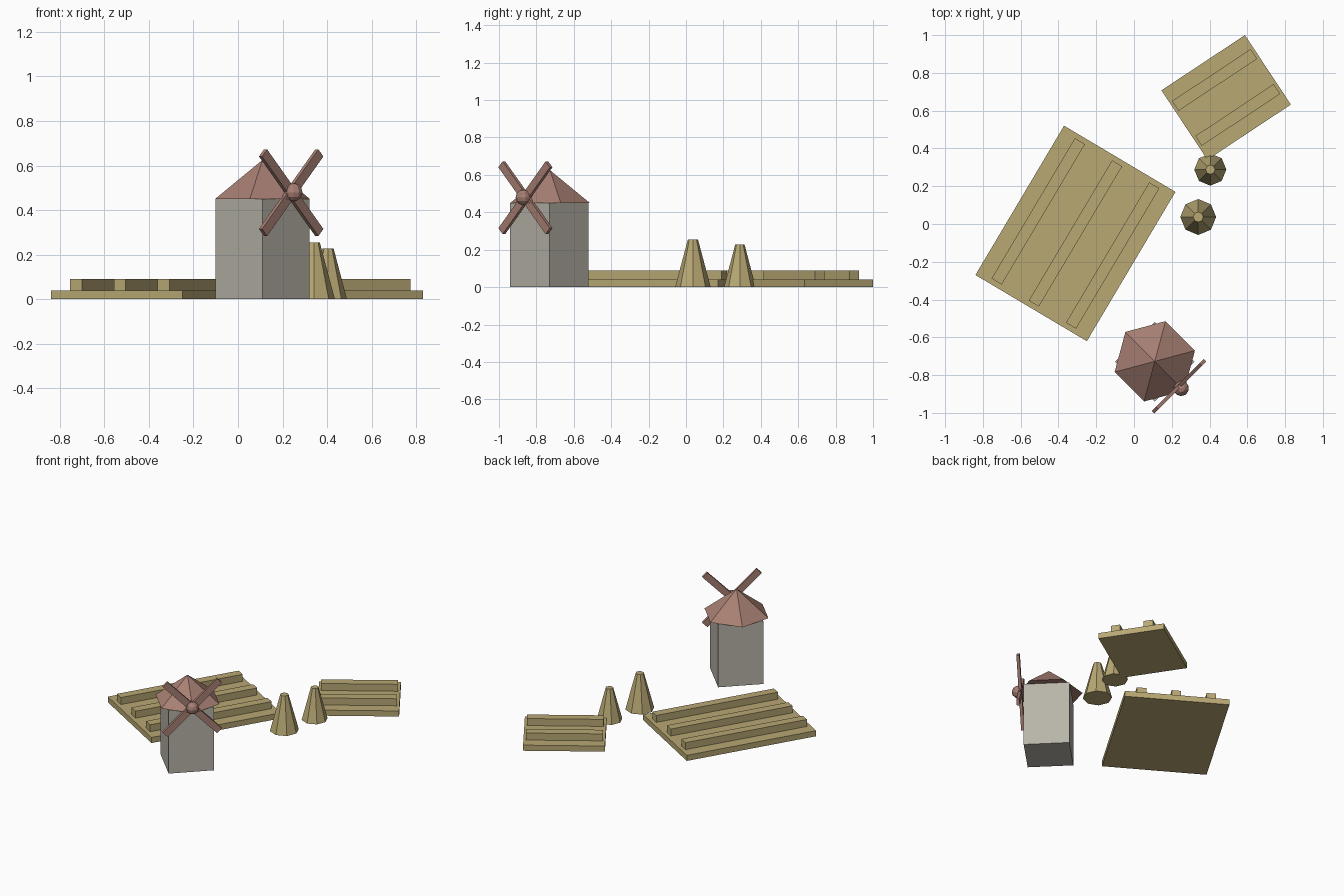
import bpy, math
from mathutils import Matrix, Vector

if "Cube" in bpy.data.objects:
    bpy.data.objects.remove(bpy.data.objects["Cube"])


def srgb_material(name, r, g, b):
    lin = [((c / 255 + 0.055) / 1.055) ** 2.4 for c in (r, g, b)]
    mat = bpy.data.materials.new(name)
    mat.diffuse_color = (*lin, 1)
    mat.use_nodes = True
    mat.node_tree.nodes["Principled BSDF"].inputs["Base Color"].default_value = mat.diffuse_color
    return mat


STRAW = srgb_material("straw", 184, 168, 116)
STONE = srgb_material("stone", 184, 180, 169)
BROWN = srgb_material("red_brown", 167, 127, 115)


def finish(name, mat):
    obj = bpy.context.object
    obj.name = name
    obj.data.materials.append(mat)
    return obj


def box(name, mat, size, matrix):
    bpy.ops.mesh.primitive_cube_add(size=1)
    obj = finish(name, mat)
    obj.matrix_world = matrix @ Matrix.Diagonal((*size, 1))
    return obj


def cone(name, mat, sides, r1, r2, height, x, y, z=0.0, turn=0.0):
    """Upright cone standing on z; turn puts its first corner at that angle."""
    bpy.ops.mesh.primitive_cone_add(vertices=sides, radius1=r1, radius2=r2, depth=height,
                                    location=(x, y, z + height / 2),
                                    rotation=(0, 0, math.radians(turn - 90)))
    return finish(name, mat)


def field(name, x, y, width, length, turn, rows, gap):
    """Flat plot with raised crop rows along its length."""
    frame = Matrix.Translation((x, y, 0)) @ Matrix.Rotation(math.radians(turn), 4, 'Z')
    box(name, STRAW, (width, length, 0.04), frame @ Matrix.Translation((0, 0, 0.02)))
    for i in range(rows):
        offset = (i - (rows - 1) / 2) * gap
        box(f"{name}_row_{i + 1}", STRAW, (0.062, length * 0.94, 0.05),
            frame @ Matrix.Translation((offset, 0, 0.065)))


# Crop fields
field("large_field", -0.31, -0.05, 0.686, 0.919, -30.7, 3, 0.229)
field("small_field", 0.488, 0.67, 0.441, 0.53, -56.5, 2, 0.222)

# Haystacks
cone("haystack_tall", STRAW, 8, 0.095, 0.027, 0.255, 0.34, 0.037)
cone("haystack_short", STRAW, 8, 0.085, 0.025, 0.228, 0.404, 0.288)

# Windmill tower and six-sided cap
MX, MY = 0.11, -0.73
mill = Matrix.Translation((MX, MY, 0)) @ Matrix.Rotation(math.radians(45), 4, 'Z')
box("mill_tower", STONE, (0.297, 0.297, 0.45), mill @ Matrix.Translation((0, 0, 0.225)))
cone("mill_roof", BROWN, 6, 0.22, 0, 0.175, MX, MY + 0.003, 0.45, 15)

# Two crossed sail bars on the front right face
for i, tilt in enumerate((45, -45)):
    box(f"sail_bar_{i + 1}", BROWN, (0.505, 0.02, 0.045),
        mill @ Matrix.Translation((0, -0.182, 0.478))
        @ Matrix.Rotation(math.radians(tilt), 4, 'Y'))

# Hub
bpy.ops.mesh.primitive_uv_sphere_add(segments=10, ring_count=6, radius=0.041,
                                     location=mill @ Vector((0, -0.198, 0.48)))
finish("sail_hub", BROWN)
